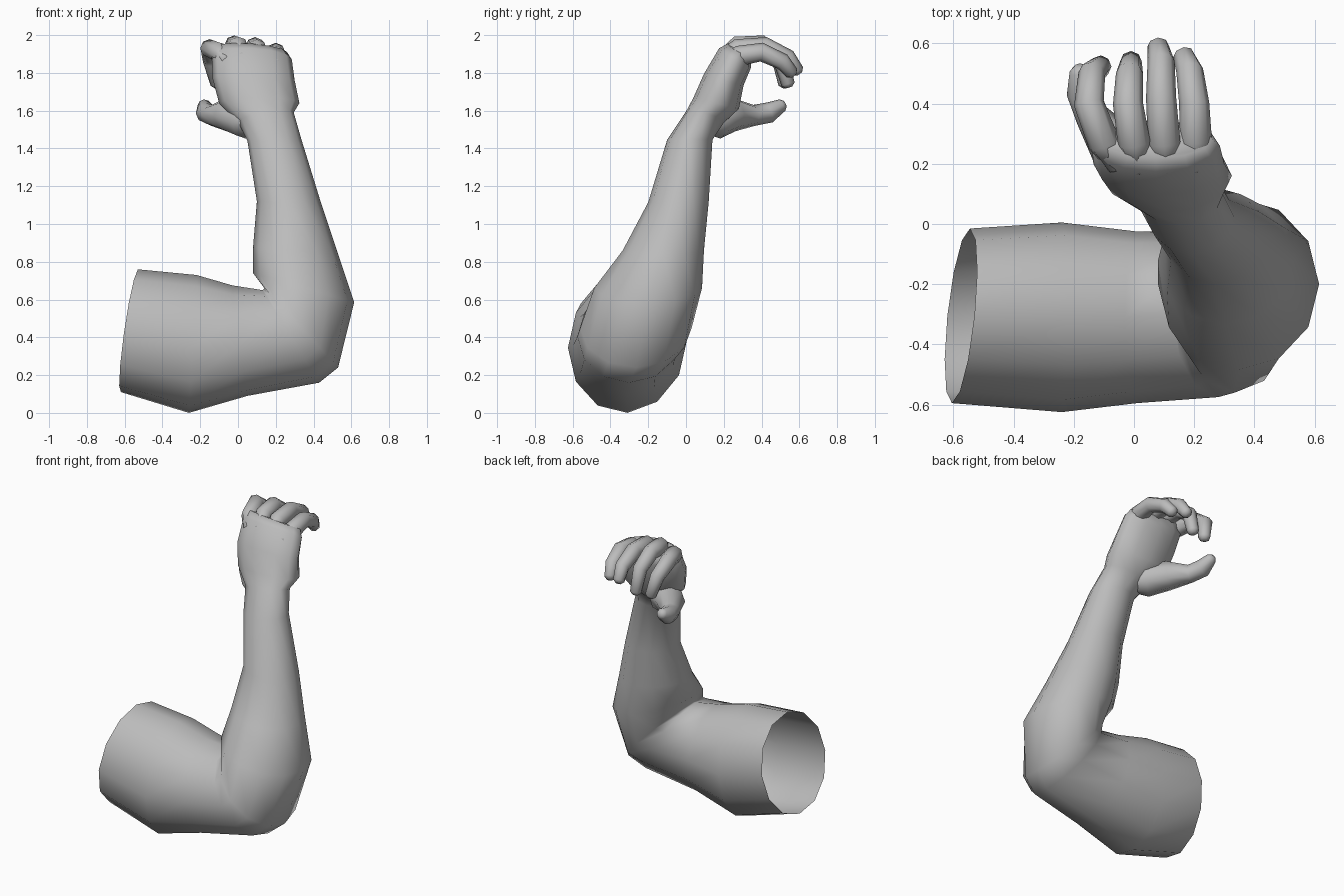
import bpy
import bmesh
from math import cos, sin, pi
from mathutils import Vector

default_cube = bpy.data.objects.get("Cube")
if default_cube:
    bpy.data.objects.remove(default_cube, do_unlink=True)

# One plain grey for the whole arm
grey = bpy.data.materials.new("plain grey")
grey.use_nodes = True
grey.diffuse_color = (0.5, 0.5, 0.5, 1)
grey.node_tree.nodes["Principled BSDF"].inputs["Base Color"].default_value = grey.diffuse_color


def loft(name, rings, sides, cap_start=False, cap_end=True):
    """Join rings, each given as centre and two half-axis vectors, into a tube."""
    bm = bmesh.new()
    loops = []
    for centre, axis_a, axis_b in rings:
        loop = []
        for step in range(sides):
            angle = 2 * pi * step / sides
            loop.append(bm.verts.new(centre + axis_a * cos(angle) + axis_b * sin(angle)))
        loops.append(loop)
    for lower, upper in zip(loops, loops[1:]):
        for i in range(sides):
            j = (i + 1) % sides
            bm.faces.new((lower[i], lower[j], upper[j], upper[i]))
    if cap_start:
        bm.faces.new(loops[0])
    if cap_end:
        bm.faces.new(loops[-1])
    bmesh.ops.recalc_face_normals(bm, faces=bm.faces)
    for face in bm.faces:
        face.smooth = True
    mesh = bpy.data.meshes.new(name)
    bm.to_mesh(mesh)
    bm.free()
    mesh.materials.append(grey)
    obj = bpy.data.objects.new(name, mesh)
    bpy.context.collection.objects.link(obj)
    return obj


def arm_ring(x_in, z_in, x_out, z_out, y, depth, tilt=0.0, yaw=0.0):
    """Ring spanning from the inside of the bend to the outside of it."""
    inner = Vector((x_in, y, z_in))
    outer = Vector((x_out, y, z_out))
    return (inner + outer) / 2, (inner - outer) / 2, Vector((yaw, depth, tilt))


def digit(name, points, radii):
    """Tapered finger along a bent path, with a blunt rounded tip."""
    path = [Vector(p) for p in points]
    tip_direction = (path[-1] - path[-2]).normalized()
    path.append(path[-1] + tip_direction * radii[-1] * 0.5)
    radii = list(radii) + [radii[-1] * 0.5]
    rings = []
    for i, point in enumerate(path):
        tangent = (path[min(i + 1, len(path) - 1)] - path[max(i - 1, 0)]).normalized()
        across = Vector((1, 0, 0))
        across = (across - tangent * across.dot(tangent)).normalized()
        rings.append((point, across * radii[i], tangent.cross(across) * radii[i]))
    return loft(name, rings, sides=8, cap_start=True)


# Upper arm (open at the shoulder), elbow, forearm, wrist and palm
arm_rings = [
    arm_ring(-0.53, 0.76, -0.62, 0.11, -0.305, 0.29, 0.02, 0.03),
    arm_ring(-0.22, 0.73, -0.26, 0.0, -0.31, 0.315, 0.02),
    arm_ring(-0.03, 0.675, 0.05, 0.09, -0.31, 0.285, 0.02),
    arm_ring(0.13, 0.65, 0.43, 0.16, -0.3, 0.275),
    arm_ring(0.14, 0.66, 0.53, 0.24, -0.265, 0.295),
    arm_ring(0.08, 0.74, 0.615, 0.585, -0.2, 0.285),
    arm_ring(0.08, 0.88, 0.53, 0.84, -0.12, 0.215),
    arm_ring(0.1, 1.12, 0.44, 1.11, -0.04, 0.16),
    arm_ring(0.05, 1.44, 0.335, 1.45, 0.02, 0.12),
    arm_ring(0.0, 1.54, 0.295, 1.59, 0.1, 0.1, -0.03),
    arm_ring(-0.1, 1.64, 0.325, 1.64, 0.16, 0.12, -0.03),
    arm_ring(-0.135, 1.77, 0.3, 1.76, 0.2, 0.105, -0.03),
    arm_ring(-0.14, 1.89, 0.285, 1.87, 0.26, 0.085, -0.05),
    arm_ring(-0.11, 1.94, 0.26, 1.91, 0.28, 0.06, -0.03),
]
loft("arm_and_palm", arm_rings, sides=12)

# Four curled fingers, from buried base over the knuckle to the tip
finger_radii = (0.03, 0.054, 0.05, 0.045, 0.036)
fingers = {
    "index_finger": [(-0.06, 0.19, 1.86), (-0.1, 0.27, 1.91), (-0.15, 0.4, 1.93),
                     (-0.14, 0.5, 1.86), (-0.11, 0.525, 1.74)],
    "middle_finger": [(0.02, 0.18, 1.88), (0.0, 0.27, 1.94), (-0.02, 0.4, 1.95),
                      (-0.015, 0.5, 1.88), (-0.01, 0.54, 1.74)],
    "ring_finger": [(0.11, 0.18, 1.88), (0.1, 0.27, 1.925), (0.09, 0.42, 1.94),
                    (0.09, 0.54, 1.88), (0.08, 0.59, 1.81)],
    "little_finger": [(0.19, 0.18, 1.85), (0.205, 0.28, 1.89), (0.2, 0.4, 1.91),
                      (0.185, 0.51, 1.86), (0.165, 0.56, 1.8)],
}
for finger_name, finger_path in fingers.items():
    digit(finger_name, finger_path, finger_radii)

# Thumb reaching out below the fingers, with a broad base blended into the palm
digit("thumb",
      [(0.12, 0.07, 1.54), (0.04, 0.16, 1.55), (-0.06, 0.25, 1.58),
       (-0.14, 0.36, 1.575), (-0.17, 0.44, 1.59), (-0.18, 0.51, 1.63)],
      (0.05, 0.1, 0.09, 0.056, 0.055, 0.034))
